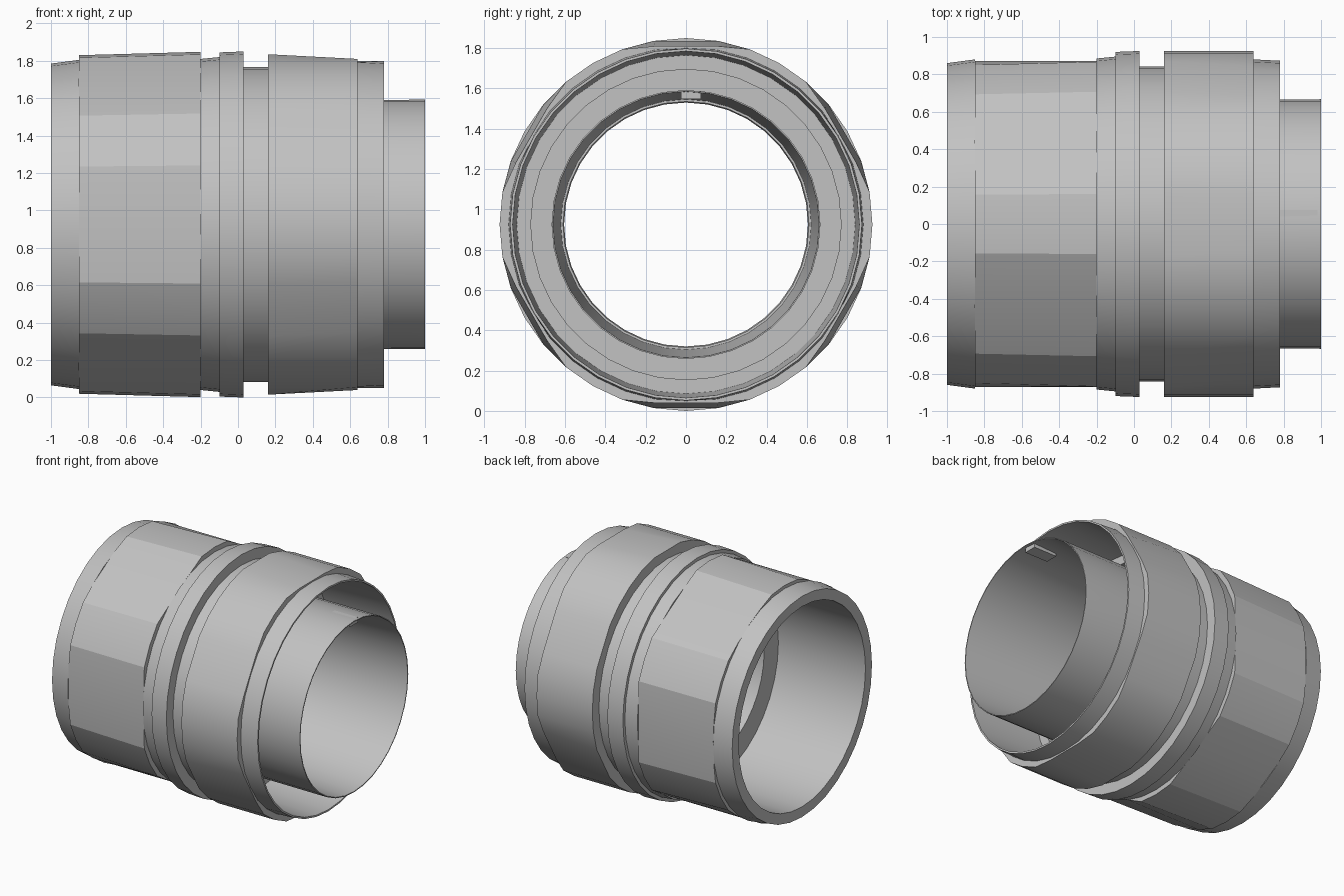
import bpy
import bmesh
from math import cos, pi, radians

SEGMENTS = 36
AXIS_Z = 0.925

cube = bpy.data.objects.get("Cube")
if cube:
    bpy.data.objects.remove(cube, do_unlink=True)

steel = bpy.data.materials.new("grey_metal")
steel.use_nodes = True
grey = (0.54, 0.54, 0.54, 1)
steel.diffuse_color = grey
steel.node_tree.nodes["Principled BSDF"].inputs["Base Color"].default_value = grey


def finish(name, bm, crease):
    bmesh.ops.recalc_face_normals(bm, faces=bm.faces)
    mesh = bpy.data.meshes.new(name)
    bm.to_mesh(mesh)
    bm.free()
    mesh.materials.append(steel)
    obj = bpy.data.objects.new(name, mesh)
    bpy.context.collection.objects.link(obj)
    bpy.ops.object.select_all(action="DESELECT")
    obj.select_set(True)
    bpy.context.view_layer.objects.active = obj
    bpy.ops.object.shade_smooth_by_angle(angle=radians(crease))
    return obj


def hex_radius(radius, flat, angle, phase):
    """Radius of a circle trimmed by six flats."""
    if flat is None:
        return radius
    sixth = pi / 3
    offset = (angle - phase + sixth / 2) % sixth - sixth / 2
    return min(radius, flat / cos(offset))


def turned(name, profile, phase=0.0, crease=30):
    """Closed section of (x, radius[, flat]) turned about the x axis."""
    bm = bmesh.new()
    rings = []
    for x, radius, *flat in profile:
        ring = []
        for i in range(SEGMENTS):
            a = 2 * pi * i / SEGMENTS
            r = hex_radius(radius, flat[0] if flat else None, a, phase)
            # The angle starts at the front and climbs towards the top
            ring.append(bm.verts.new((x, -r * cos(a), AXIS_Z + r * cos(a - pi / 2))))
        rings.append(ring)
    for k, ring in enumerate(rings):
        after = rings[(k + 1) % len(rings)]
        for i in range(SEGMENTS):
            j = (i + 1) % SEGMENTS
            bm.faces.new((ring[i], ring[j], after[j], after[i]))
    return finish(name, bm, crease)


# Large rear sleeve with its hexagonal wrench section and wide bore
turned("hex_sleeve", [
    (-1, 0.78), (-1, 0.86), (-0.85, 0.88), (-0.85, 0.905, 0.872),
    (-0.2, 0.923, 0.872), (-0.2, 0.885), (-0.1, 0.895), (-0.1, 0.78)], crease=16)

# Raised collar and the groove after it
turned("collar", [
    (-0.1, 0.78), (-0.1, 0.92), (0.03, 0.925), (0.03, 0.78)])
turned("groove", [
    (0.03, 0.77), (0.03, 0.843), (0.16, 0.843), (0.16, 0.77)])

# Front grip with six shallow flats, stepping down to a thin open rim
turned("front_grip", [
    (0.16, 0.77), (0.16, 0.925, 0.91), (0.64, 0.925, 0.885),
    (0.64, 0.88, 0.875), (0.78, 0.873), (0.78, 0.86), (0.2, 0.84), (0.2, 0.77)],
    phase=pi / 6)

# Internal shoulder joining the sleeve to the inner tube
turned("inner_shoulder", [
    (-0.25, 0.61), (-0.25, 0.79), (0.12, 0.79), (0.12, 0.61)])

# Thin inner tube, slightly narrower at the rear
turned("inner_tube", [
    (-0.25, 0.605), (-0.25, 0.65), (0.12, 0.665), (1, 0.667), (1, 0.66)])

# Small locating key inside the top of the tube mouth
bm = bmesh.new()
bmesh.ops.create_cube(bm, size=1)
bmesh.ops.scale(bm, vec=(0.2, 0.1, 0.04), verts=bm.verts)
bmesh.ops.translate(bm, vec=(0.88, 0.025, AXIS_Z + 0.643), verts=bm.verts)
finish("locating_key", bm, 30)
